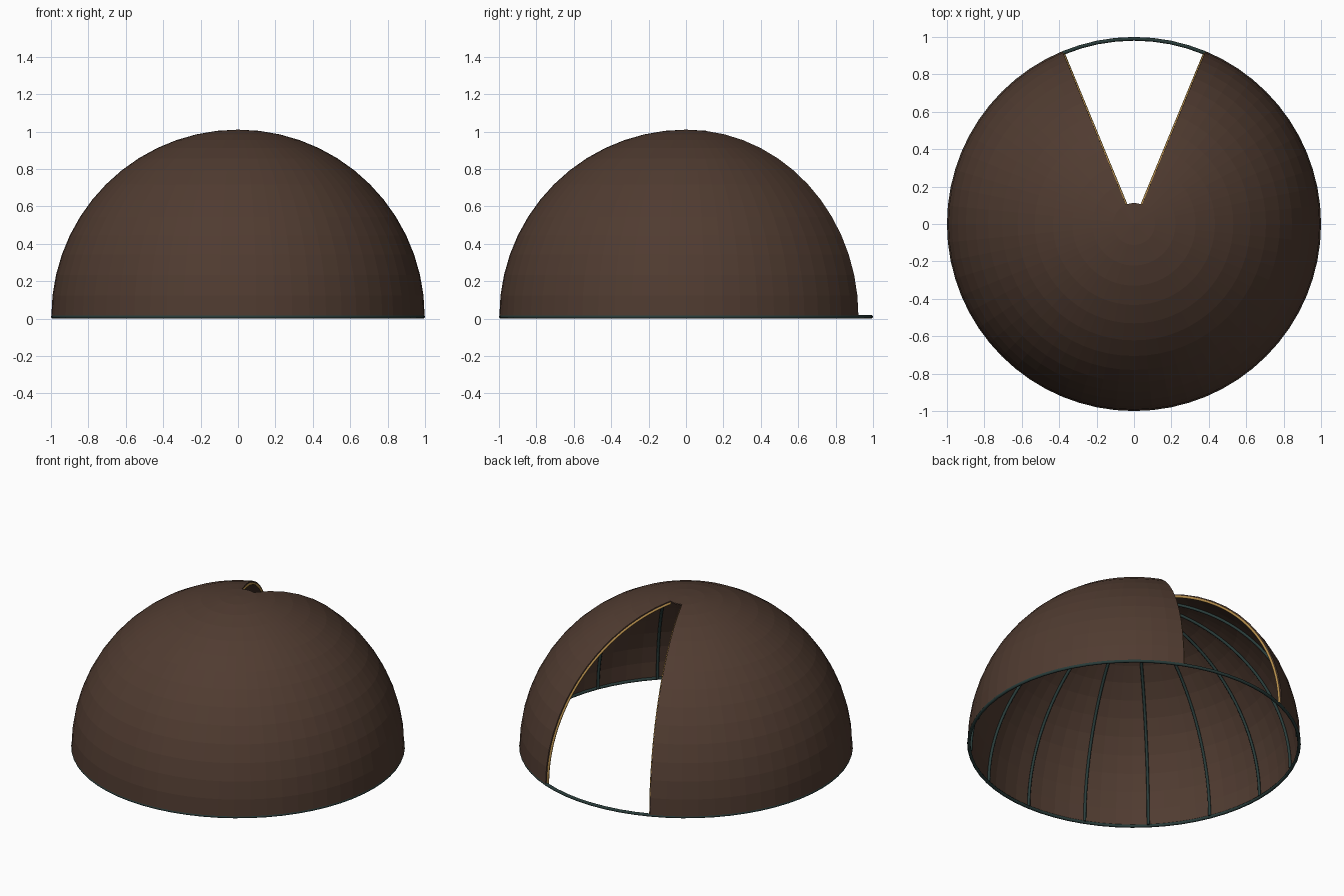
import bpy
import bmesh
from math import sin, cos, radians

cube = bpy.data.objects.get("Cube")
if cube:
    bpy.data.objects.remove(cube, do_unlink=True)

RADIUS = 0.998       # outer shell radius
BASE_Z = 0.012       # height of the dome's equator
SEGMENTS = 64
RINGS = 14
CROWN = 90 / RINGS   # polar angle of the closed crown
RIB_STEP = 22.5
OPEN_FROM, OPEN_TO = 67.5, 112.5


def material(name, color, roughness=0.6):
    mat = bpy.data.materials.new(name)
    mat.use_nodes = True
    mat.diffuse_color = (*color, 1)
    bsdf = mat.node_tree.nodes["Principled BSDF"]
    bsdf.inputs["Base Color"].default_value = (*color, 1)
    bsdf.inputs["Roughness"].default_value = roughness
    return mat


brown = material("shell_brown", (0.08, 0.044, 0.03))
green = material("frame_green", (0.022, 0.045, 0.042))
gold = material("trim_gold", (0.45, 0.26, 0.07))


def on_dome(radius, polar, azimuth):
    p, a = radians(polar), radians(azimuth)
    return (radius * sin(p) * cos(a), radius * sin(p) * sin(a),
            BASE_Z + radius * cos(p))


def tube(name, points, thickness, mat, closed=False):
    curve = bpy.data.curves.new(name, "CURVE")
    curve.dimensions = "3D"
    curve.bevel_depth = thickness
    curve.bevel_resolution = 2
    curve.use_fill_caps = True
    spline = curve.splines.new("POLY")
    spline.points.add(len(points) - 1)
    for point, co in zip(spline.points, points):
        point.co = (*co, 1)
    spline.use_cyclic_u = closed
    curve.materials.append(mat)
    obj = bpy.data.objects.new(name, curve)
    bpy.context.collection.objects.link(obj)
    return obj


def meridian(name, azimuth, radius, thickness, mat):
    steps = 2 * RINGS
    points = [on_dome(radius, CROWN + (90 - CROWN) * i / steps, azimuth)
              for i in range(steps + 1)]
    return tube(name, points, thickness, mat)


# Dome shell: a hemisphere with a wedge left open below the crown
bm = bmesh.new()
apex = bm.verts.new(on_dome(RADIUS, 0, 0))
rows = [[bm.verts.new(on_dome(RADIUS, 90 * r / RINGS, 360 * s / SEGMENTS))
         for s in range(SEGMENTS)] for r in range(1, RINGS + 1)]
for s in range(SEGMENTS):
    n = (s + 1) % SEGMENTS
    bm.faces.new((apex, rows[0][s], rows[0][n]))
    middle = 360 * (s + 0.5) / SEGMENTS
    if OPEN_FROM < middle < OPEN_TO:
        continue
    for upper, lower in zip(rows, rows[1:]):
        bm.faces.new((upper[s], lower[s], lower[n], upper[n]))
loose = [v for v in bm.verts if not v.link_faces]
bmesh.ops.delete(bm, geom=loose, context="VERTS")
mesh = bpy.data.meshes.new("dome_shell")
bm.to_mesh(mesh)
bm.free()
mesh.materials.append(brown)
shell = bpy.data.objects.new("dome_shell", mesh)
bpy.context.collection.objects.link(shell)
solid = shell.modifiers.new("thickness", "SOLIDIFY")
solid.thickness = 0.008
solid.offset = -1

# Base ring running under the shell and across the doorway
tube("base_ring", [(0.99 * cos(radians(a)), 0.99 * sin(radians(a)), 0.01)
                   for a in [360 * i / SEGMENTS for i in range(SEGMENTS)]],
     0.01, green, closed=True)

# Inner ribs, evenly spaced around the closed part
rib_count = round((360 - OPEN_TO + OPEN_FROM) / RIB_STEP) - 1
for i in range(rib_count):
    meridian(f"rib_{i + 1}", OPEN_TO + RIB_STEP * (i + 1), 0.981, 0.009, green)

# Trim along both edges of the opening
meridian("opening_trim_left", OPEN_FROM, 0.982, 0.008, gold)
meridian("opening_trim_right", OPEN_TO, 0.982, 0.008, gold)
